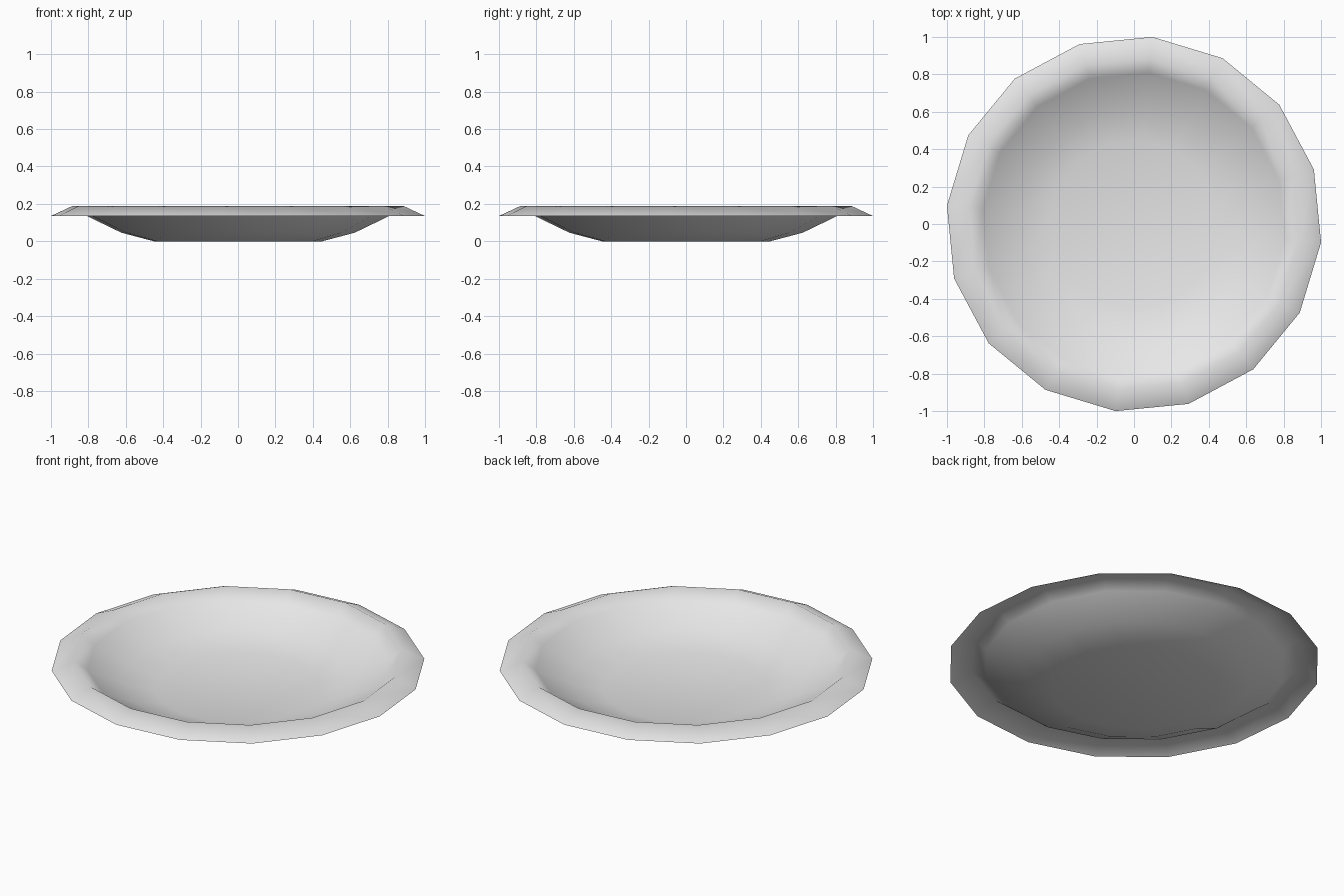
import bpy
import bmesh
from math import cos, sin, tau, radians

cube = bpy.data.objects.get("Cube")
if cube:
    bpy.data.objects.remove(cube, do_unlink=True)

SIDES = 16
TURN = radians(-5.625)
# Radius and height of each ring, from the floor out to the drooping rim
PROFILE = [(0.452, 0.0), (0.627, 0.046), (0.812, 0.135), (0.887, 0.19), (1.005, 0.135)]

# Pale grey glaze
glaze = bpy.data.materials.new("pale_grey")
glaze.use_nodes = True
colour = (0.8, 0.8, 0.8, 1.0)
glaze.diffuse_color = colour
glaze.node_tree.nodes["Principled BSDF"].inputs["Base Color"].default_value = colour

# Dish: a single thin sheet with a flat floor
bm = bmesh.new()
rings = [[bm.verts.new((r * cos(TURN + tau * i / SIDES), r * sin(TURN + tau * i / SIDES), z))
          for i in range(SIDES)] for r, z in PROFILE]
bm.faces.new(rings[0])
for inner, outer in zip(rings, rings[1:]):
    for i in range(SIDES):
        j = (i + 1) % SIDES
        bm.faces.new((inner[i], outer[i], outer[j], inner[j]))
for face in bm.faces:
    face.smooth = True

mesh = bpy.data.meshes.new("dish")
bm.to_mesh(mesh)
bm.free()
mesh.materials.append(glaze)
bpy.context.collection.objects.link(bpy.data.objects.new("dish", mesh))
